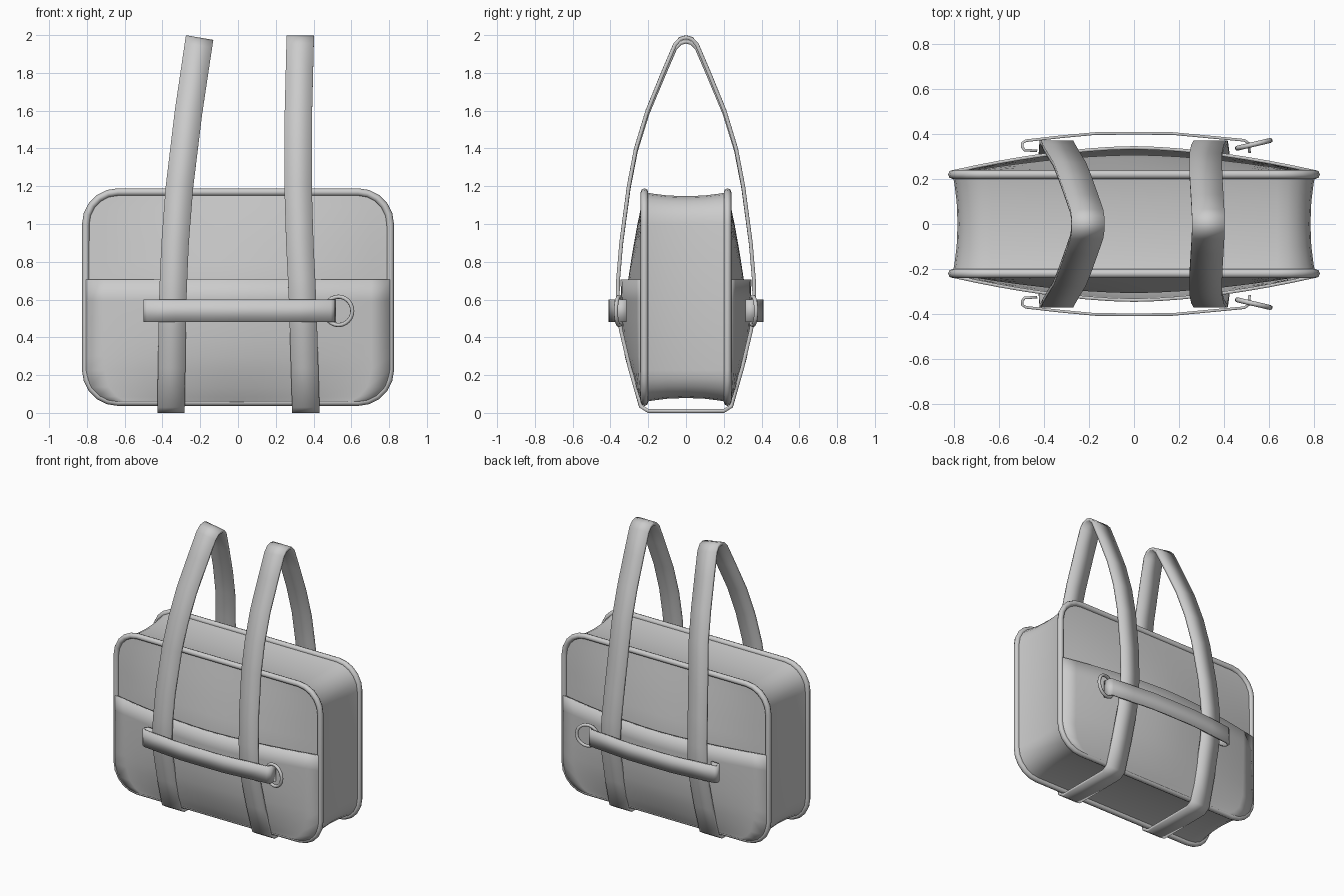
import bpy, bmesh, math
from mathutils import Vector

if "Cube" in bpy.data.objects:
    bpy.data.objects.remove(bpy.data.objects["Cube"])


def sheet(name, rows, loop_u=False, loop_v=False, thick=0, mirror=False, angle=40):
    """Quad surface through rows of points; optional thickness and y mirror."""
    n, m = len(rows), len(rows[0])
    verts = [p for r in rows for p in r]
    faces = []
    for i in range(n if loop_u else n - 1):
        for j in range(m if loop_v else m - 1):
            a, b = (i + 1) % n, (j + 1) % m
            faces.append((i * m + j, i * m + b, a * m + b, a * m + j))
    me = bpy.data.meshes.new(name)
    me.from_pydata(verts, [], faces)
    bm = bmesh.new()
    bm.from_mesh(me)
    bmesh.ops.recalc_face_normals(bm, faces=bm.faces)
    bm.to_mesh(me)
    bm.free()
    ob = bpy.data.objects.new(name, me)
    bpy.context.collection.objects.link(ob)
    if thick:
        mod = ob.modifiers.new("thickness", 'SOLIDIFY')
        mod.thickness, mod.offset = thick, 0
    if mirror:
        mod = ob.modifiers.new("mirror", 'MIRROR')
        mod.use_axis = (False, True, False)
        mod.use_clip = False
        mod.use_mirror_merge = False
    bpy.ops.object.select_all(action='DESELECT')
    ob.select_set(True)
    bpy.context.view_layer.objects.active = ob
    bpy.ops.object.shade_smooth_by_angle(angle=math.radians(angle))
    return ob


# Rounded rectangle outline of the bag, in x and z
HX, HZ, CZ, R = 0.806, 0.556, 0.613, 0.17


def outline(inset=0.0, seg=5):
    pts = []
    for k, (sx, sz) in enumerate([(1, 1), (-1, 1), (-1, -1), (1, -1)]):
        for i in range(seg + 1):
            a = math.pi / 2 * (k + i / seg)
            r = R - inset
            pts.append((sx * (HX - R) + r * math.cos(a), CZ + sz * (HZ - R) + r * math.sin(a)))
    return pts


def half_width(z):
    over = max(0, abs(z - CZ) - (HZ - R))
    return HX - R + math.sqrt(max(0, R * R - over * over))


def lerp_table(table, z):
    for (z0, d0), (z1, d1) in zip(table, table[1:]):
        if z <= z1:
            return d0 + (d1 - d0) * (z - z0) / (z1 - z0)
    return table[-1][1]


# Gusset wall between the two faces, pinched in the middle
sheet("gusset", [[(x, y, z) for x, z in outline(d)] for y, d in
                 [(-.22, 0), (-.18, .008), (-.1, .018), (0, .022), (.1, .018), (.18, .008), (.22, 0)]],
      loop_v=True)

# Piping around both faces
path = outline()
rows = []
for i, (x, z) in enumerate(path):
    px, pz = path[i - 1]
    nx, nz = path[(i + 1) % len(path)]
    t = Vector((nx - px, 0, nz - pz)).normalized()
    side = Vector((t.z, 0, -t.x))
    rows.append([tuple(Vector((x, .22, z)) + .02 * (side * math.cos(a) + Vector((0, math.sin(a), 0))))
                 for a in [math.tau * k / 8 for k in range(8)]])
sheet("piping", rows, loop_u=True, loop_v=True, mirror=True, angle=60)


# Bulging faces and the pocket layer over their lower part
def panel(name, zs, depth, base, thick):
    rows = []
    for z in zs:
        w, d = half_width(z), lerp_table(depth, z)
        ts = [k / 8 for k in range(-8, 9)]
        rows.append([(w * t, base + d * (1 - abs(t) ** 1.7), z) for t in ts])
    sheet(name, rows, thick=thick, mirror=True)


ZB, ZT = CZ - HZ, CZ + HZ
low = [ZB, ZB + .007, ZB + .03, ZB + .08, ZB + .17, .3, .4, .5, .6]
panel("face_panel", low + [.7, .8, .9, ZT - .17, ZT - .08, ZT - .03, ZT - .007, ZT],
      [(ZB, 0), (.3, .065), (.5, .085), (.7, .085), (.85, .062), (1, .035), (ZT, 0)], .222, 0)
panel("pocket", low + [.707],
      [(ZB, 0), (.15, .045), (.3, .085), (.5, .104), (.707, .107)], .232, .014)

# Two handle straps looping under the bag and over the top: (y, z) half profile
prof = [(0, .01), (.2, .01), (.24, .035), (.298, .24), (.345, .44), (.362, .56), (.36, .7),
        (.343, .9), (.303, 1.2), (.265, 1.4), (.204, 1.6), (.122, 1.8), (.058, 1.95), (.03, 1.98), (0, 1.988)]
loop = prof + [(-y, z) for y, z in prof[-2:0:-1]]
for name, xs, tilt, drop in [
        ("left_handle", [(0, -.355), (.6, -.346), (.9, -.333), (1.2, -.31), (1.6, -.262), (2, -.203)], .17, .011),
        ("right_handle", [(0, .36), (.6, .342), (.9, .327), (1.2, .318), (1.6, .32), (2, .33)], 0, 0)]:
    rows = []
    for y, z in loop:
        c, k = lerp_table(xs, z), max(0, z - .6) / 1.4
        rows.append([(c + s * .0725, y, z - drop * k - s * .0725 * tilt * k) for s in (-1, 1)])
    sheet(name, rows, loop_u=True, thick=.02)

# Belt across each face with ends folded inward
belt = [(-.43, .325), (-.485, .328), (-.496, .34), (-.496, .36), (-.48, .37), (-.33, .387), (-.17, .402),
        (0, .403), (.17, .402), (.33, .387), (.49, .372), (.508, .36), (.514, .315)]
sheet("belt", [[(x, y, .48), (x, y, .6)] for x, y in belt], thick=.012, mirror=True)

# Metal ring at the end of each belt
for s, name in [(-1, "front_ring"), (1, "back_ring")]:
    bpy.ops.mesh.primitive_torus_add(major_radius=.075, minor_radius=.011, major_segments=24, minor_segments=8,
                                     location=(.532, s * .354, .54), rotation=(math.pi / 2, 0, s * .23))
    bpy.context.object.name = name
    bpy.ops.object.shade_smooth_by_angle(angle=math.radians(60))
